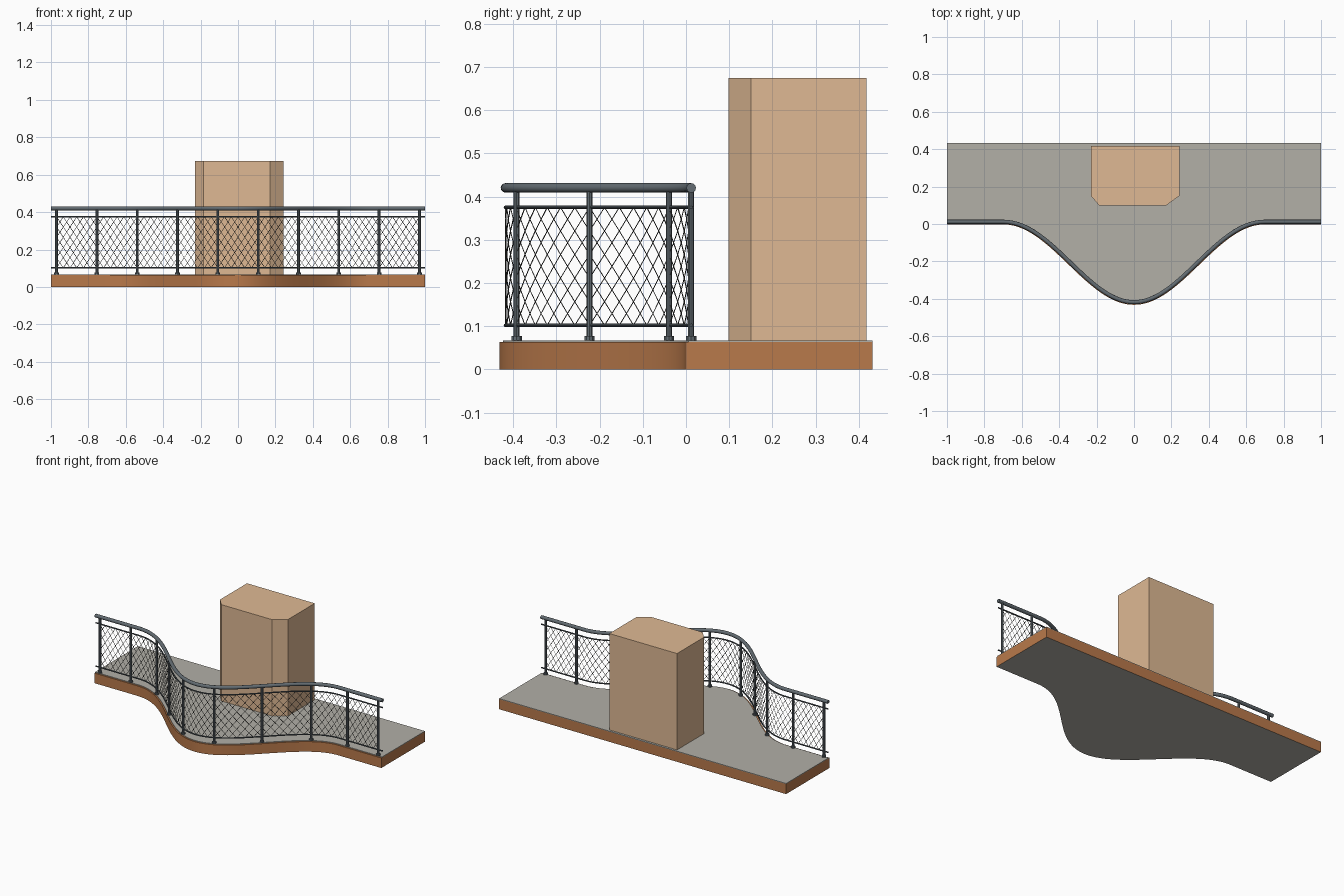
import bpy, bmesh, math

if "Cube" in bpy.data.objects:
    bpy.data.objects.remove(bpy.data.objects["Cube"])

DECK_TOP = 0.067
RAIL_TOP, RAIL_HIGH, RAIL_LOW = 0.42, 0.375, 0.102
BAY = 0.70          # half width of the curved bay
DEPTH = 0.43        # how far the bay projects
FRONT, BACK = -0.002, 0.432
RAIL_INSET = 0.014
POST_END = 0.97


def material(name, rgb):
    m = bpy.data.materials.new(name)
    m.use_nodes = True
    m.diffuse_color = (*rgb, 1)
    m.node_tree.nodes["Principled BSDF"].inputs["Base Color"].default_value = (*rgb, 1)
    return m


BROWN = material("brown_fascia", (0.485, 0.192, 0.070))
GREY = material("grey_concrete", (0.445, 0.432, 0.390))
TAN = material("tan_block", (0.735, 0.485, 0.295))
STEEL = material("blue_grey_steel", (0.125, 0.150, 0.168))
DARK_STEEL = material("dark_steel", (0.068, 0.083, 0.094))
WIRE = material("dark_wire", (0.050, 0.050, 0.048))


def edge_y(x, inset=0.0):
    """Front edge of the balcony, moved inwards along its normal."""
    if abs(x) >= BAY:
        return FRONT + inset
    a = math.pi * x / BAY
    slope = DEPTH / 2 * math.pi / BAY * math.sin(a)
    return FRONT - DEPTH / 2 * (1 + math.cos(a)) + inset * math.hypot(1, slope)


def span(a, b, n):
    return [a + (b - a) * i / n for i in range(n + 1)]


def finish(name, mesh, mats, smooth=True):
    ob = bpy.data.objects.new(name, mesh)
    bpy.context.collection.objects.link(ob)
    for m in mats:
        mesh.materials.append(m)
    if smooth:
        bpy.ops.object.select_all(action="DESELECT")
        ob.select_set(True)
        bpy.context.view_layer.objects.active = ob
        bpy.ops.object.shade_smooth_by_angle(angle=math.radians(35))


def prism(name, outline, z0, z1, mats, smooth=True):
    """Extruded outline; a second material goes on the underside."""
    bm = bmesh.new()
    base = bm.faces.new([bm.verts.new((x, y, z0)) for x, y in outline])
    ext = bmesh.ops.extrude_face_region(bm, geom=[base], use_keep_orig=True)
    moved = [v for v in ext["geom"] if isinstance(v, bmesh.types.BMVert)]
    bmesh.ops.translate(bm, verts=moved, vec=(0, 0, z1 - z0))
    bmesh.ops.recalc_face_normals(bm, faces=bm.faces)
    for f in bm.faces:
        if len(mats) > 1 and f.normal.z < -0.5:
            f.material_index = 1
    mesh = bpy.data.meshes.new(name)
    bm.to_mesh(mesh)
    bm.free()
    finish(name, mesh, mats, smooth)


def tubes(name, paths, radius, mat, resolution):
    """Round bars swept along point lists, turned into one mesh."""
    cu = bpy.data.curves.new(name + "_path", "CURVE")
    cu.dimensions = "3D"
    cu.bevel_depth = radius
    cu.bevel_resolution = resolution
    cu.use_fill_caps = True
    for pts in paths:
        sp = cu.splines.new("POLY")
        sp.points.add(len(pts) - 1)
        for p, co in zip(sp.points, pts):
            p.co = (*co, 1)
    tmp = bpy.data.objects.new(name + "_path", cu)
    bpy.context.collection.objects.link(tmp)
    dg = bpy.context.evaluated_depsgraph_get()
    mesh = bpy.data.meshes.new_from_object(tmp.evaluated_get(dg))
    bpy.data.objects.remove(tmp)
    mesh.materials.clear()
    finish(name, mesh, [mat])


def balcony_outline(inset):
    front = [(x, edge_y(x, inset)) for x in span(-1, 1, 120)]
    return front + [(1, BACK), (-1, BACK)]


# Slab with fascia, and the floor finish set back behind its front edge
prism("slab", balcony_outline(0), 0, DECK_TOP - 0.004, [BROWN, GREY])
prism("floor", balcony_outline(0.008), DECK_TOP - 0.004, DECK_TOP, [GREY])

# Block with chamfered front corners
prism("block", [(-0.23, 0.15), (-0.185, 0.098), (0.17, 0.098), (0.242, 0.15),
                (0.242, 0.418), (-0.23, 0.418)], DECK_TOP, 0.674, [TAN], False)


# Handrail and the two thin rails
def rail_path(z):
    return [(x, edge_y(x, RAIL_INSET), z) for x in span(-1, 1, 100)]


tubes("handrail", [rail_path(RAIL_TOP)], 0.011, STEEL, 4)
tubes("thin_rails", [rail_path(RAIL_HIGH), rail_path(RAIL_LOW)], 0.0042, DARK_STEEL, 2)

# Posts with foot flanges
feet = [(x, edge_y(x, RAIL_INSET)) for x in span(-POST_END, POST_END, 9)]
tubes("posts", [[(x, y, DECK_TOP), (x, y, RAIL_TOP)] for x, y in feet], 0.0074, STEEL, 3)
tubes("post_feet", [[(x, y, DECK_TOP), (x, y, DECK_TOP + 0.01)] for x, y in feet],
      0.0125, STEEL, 3)

# Diamond wire mesh between the thin rails
COLUMNS, ROWS = 54, 5
pitch = 2 * POST_END / COLUMNS
wires = []
for start in range(1 - ROWS, COLUMNS):
    lo, hi = max(start, 0), min(start + ROWS, COLUMNS)
    rise = []
    for c in span(lo, hi, 2 * (hi - lo)):
        x = -POST_END + c * pitch
        z = RAIL_LOW + (RAIL_HIGH - RAIL_LOW) * (c - start) / ROWS
        rise.append((x, z))
    for side in (1, -1):
        wires.append([(side * x, edge_y(x, RAIL_INSET), z) for x, z in rise])
tubes("wire_mesh", wires, 0.0013, WIRE, 0)
